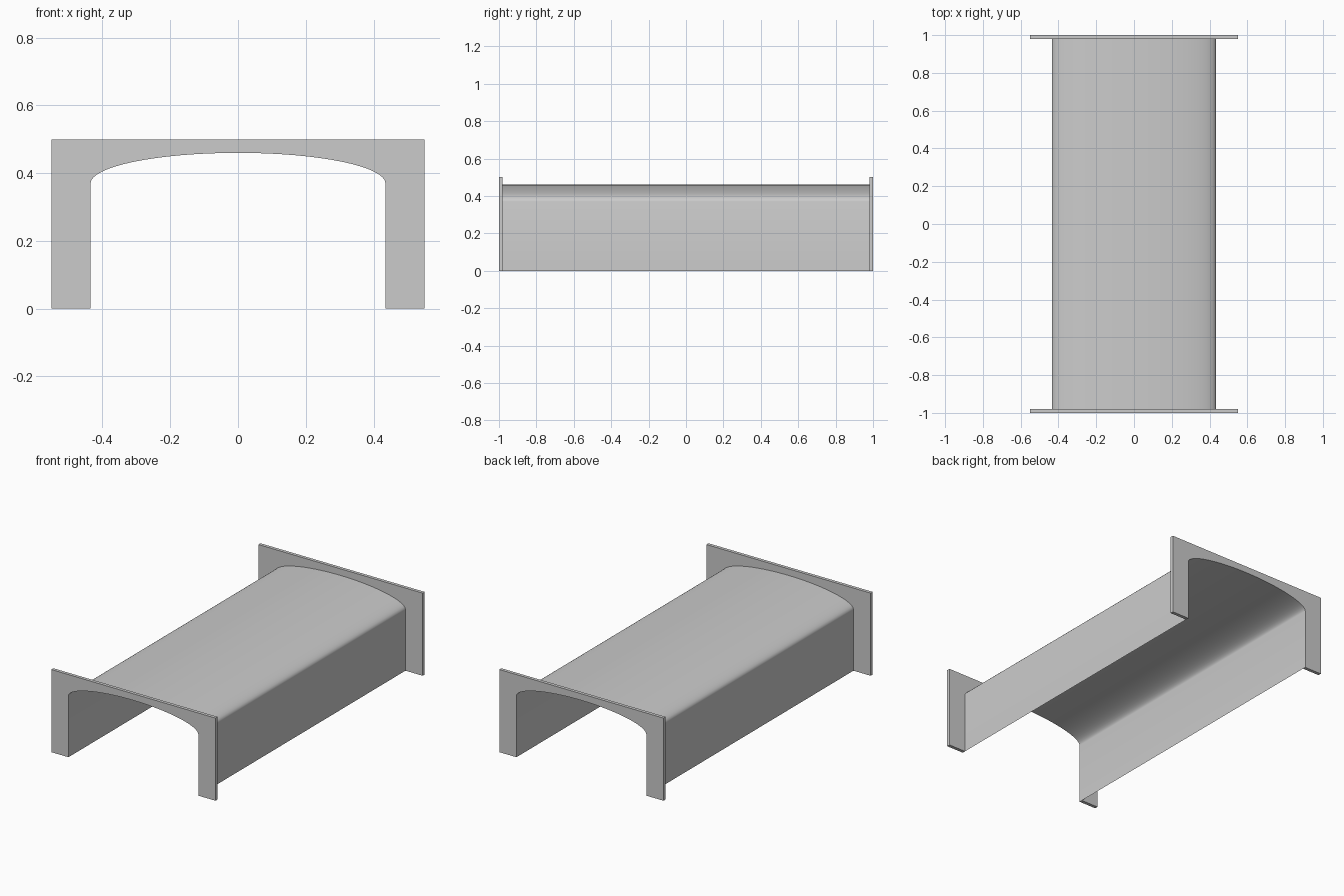
import bpy, bmesh
from math import cos, sin, pi

if "Cube" in bpy.data.objects:
    bpy.data.objects.remove(bpy.data.objects["Cube"])

HALF_W, SPRING, RISE = 0.435, 0.37, 0.09   # opening half width, leg height, crown rise
WALL_W, WALL_H = 0.55, 0.5                 # headwall half width and height
Y_IN, Y_OUT = 0.98, 1.0                    # headwall inner and outer faces
SEGS = 32

# Arch section: right leg, elliptical crown, left leg
arch = [(HALF_W, 0)]
arch += [(HALF_W * cos(pi * i / SEGS), SPRING + RISE * sin(pi * i / SEGS))
         for i in range(SEGS + 1)]
arch += [(-HALF_W, 0)]

# Headwall outline: rectangle around the arch
outline = arch + [(-WALL_W, 0), (-WALL_W, WALL_H), (WALL_W, WALL_H), (WALL_W, 0)]


def extrude_profile(name, points, y0, y1, solid):
    """Sweep an xz profile along y as an open sheet or a closed solid."""
    bm = bmesh.new()
    a = [bm.verts.new((x, y0, z)) for x, z in points]
    b = [bm.verts.new((x, y1, z)) for x, z in points]
    n = len(points)
    for i in range(n if solid else n - 1):
        j = (i + 1) % n
        bm.faces.new((a[i], a[j], b[j], b[i]))
    if solid:
        bm.faces.new(a)
        bm.faces.new(b[::-1])
        bmesh.ops.recalc_face_normals(bm, faces=bm.faces)
    else:
        # Sheet normals face outward
        bm.normal_update()
        if max(bm.faces, key=lambda f: f.calc_center_median().z).normal.z < 0:
            bmesh.ops.reverse_faces(bm, faces=bm.faces)
    mesh = bpy.data.meshes.new(name)
    bm.to_mesh(mesh)
    bm.free()
    obj = bpy.data.objects.new(name, mesh)
    bpy.context.collection.objects.link(obj)
    bpy.ops.object.select_all(action='DESELECT')
    obj.select_set(True)
    bpy.context.view_layer.objects.active = obj
    bpy.ops.object.shade_smooth_by_angle()
    return obj


# Thin arched barrel between the two headwalls
extrude_profile("arch_barrel", arch, -Y_IN, Y_IN, False)

# Headwalls at both ends
extrude_profile("front_headwall", outline, -Y_OUT, -Y_IN, True)
extrude_profile("back_headwall", outline, Y_IN, Y_OUT, True)
